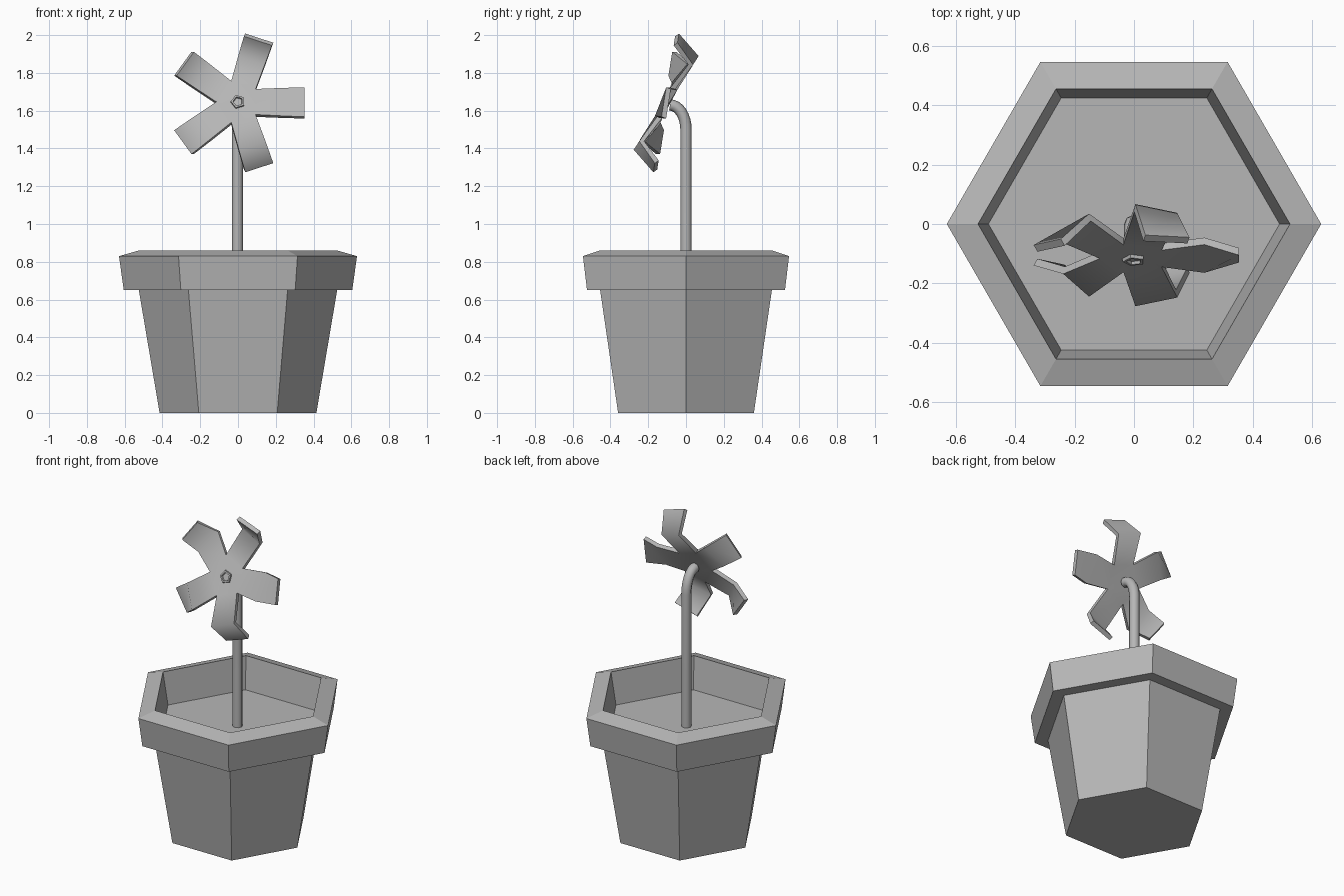
import bpy
import bmesh
from math import cos, sin, pi, radians
from mathutils import Vector

if "Cube" in bpy.data.objects:
    bpy.data.objects.remove(bpy.data.objects["Cube"], do_unlink=True)

GREY = (0.47, 0.47, 0.47, 1.0)
grey = bpy.data.materials.new("plain_grey")
grey.use_nodes = True
grey.diffuse_color = GREY
grey.node_tree.nodes["Principled BSDF"].inputs["Base Color"].default_value = GREY


def add_object(name, data):
    obj = bpy.data.objects.new(name, data)
    data.materials.append(grey)
    bpy.context.collection.objects.link(obj)
    return obj


def select_only(obj):
    bpy.ops.object.select_all(action='DESELECT')
    obj.select_set(True)
    bpy.context.view_layer.objects.active = obj


def from_bmesh(name, bm):
    mesh = bpy.data.meshes.new(name)
    bm.to_mesh(mesh)
    bm.free()
    return add_object(name, mesh)


# Pot: six-sided lathe of one profile, closed by the base and the soil
def build_pot():
    profile = [(0.415, 0), (0.525, 0.65), (0.605, 0.65),
               (0.63, 0.83), (0.525, 0.86), (0.49, 0.66)]
    sides = 6
    bm = bmesh.new()
    rings = [[bm.verts.new((r * cos(2 * pi * i / sides), r * sin(2 * pi * i / sides), z))
              for i in range(sides)] for r, z in profile]
    for low, high in zip(rings, rings[1:]):
        for i in range(sides):
            j = (i + 1) % sides
            bm.faces.new((low[i], low[j], high[j], high[i]))
    bm.faces.new(reversed(rings[0]))
    bm.faces.new(rings[-1])
    return from_bmesh("flower_pot", bm)


# Stem: round tube, bending forward at the top
def build_stem():
    path = [(0, 0.64), (0, 1.0)]
    for i in range(9):
        t = i / 8 * pi / 2
        path.append((-0.085 * (1 - cos(t)), 1.5 + 0.13 * sin(t)))
    curve = bpy.data.curves.new("stem", 'CURVE')
    curve.dimensions = '3D'
    curve.bevel_depth = 0.03
    curve.bevel_resolution = 2
    curve.use_fill_caps = True
    spline = curve.splines.new('POLY')
    spline.points.add(len(path) - 1)
    for point, (y, z) in zip(spline.points, path):
        point.co = (-0.003, y, z, 1)
    stem = add_object("stem", curve)
    select_only(stem)
    bpy.ops.object.convert(target='MESH')
    bpy.ops.object.shade_smooth_by_angle(angle=radians(50))


CENTRE = Vector((0, -0.105, 1.641))


# Petals: five bent blades around a pentagon, leaning more at the bend than at the tip
def build_petals():
    bm = bmesh.new()

    def vert(angle, along, across, lean):
        x = along * cos(angle) - across * sin(angle)
        z = along * sin(angle) + across * cos(angle)
        return bm.verts.new(CENTRE + Vector((x, lean * z, z)))

    step = 2 * pi / 5
    hub = [vert((k + 0.5) * step, 0.115, 0, 0.42) for k in range(5)]
    bm.faces.new(hub)
    for k in range(5):
        inner = (hub[k - 1], hub[k])
        for along, half, lean in ((0.237, 0.074, 0.64), (0.353, 0.078, 0.16)):
            outer = tuple(vert(k * step, along, s * half, lean) for s in (-1, 1))
            bm.faces.new((inner[0], outer[0], outer[1], inner[1]))
            inner = outer
    petals = from_bmesh("petals", bm)
    solid = petals.modifiers.new("thickness", 'SOLIDIFY')
    solid.thickness = 0.026
    solid.offset = 0
    select_only(petals)
    bpy.ops.object.modifier_apply(modifier=solid.name)
    bpy.ops.object.shade_smooth_by_angle(angle=radians(80))


# Flower centre: small five-sided stud with a sunken face
def build_centre():
    bm = bmesh.new()
    rings = []
    for r, d in ((0.042, 0), (0.038, 0.024), (0.027, 0.024), (0.024, 0.014)):
        rings.append([bm.verts.new((r * cos((k + 0.5) * 2 * pi / 5), -d,
                                    r * sin((k + 0.5) * 2 * pi / 5))) for k in range(5)])
    for back, front in zip(rings, rings[1:]):
        for i in range(5):
            j = (i + 1) % 5
            bm.faces.new((back[i], back[j], front[j], front[i]))
    bm.faces.new(rings[-1])
    bm.faces.new(reversed(rings[0]))
    bmesh.ops.recalc_face_normals(bm, faces=bm.faces)
    stud = from_bmesh("flower_centre", bm)
    stud.location = CENTRE
    stud.rotation_euler.x = radians(-22)


build_pot()
build_stem()
build_petals()
build_centre()
